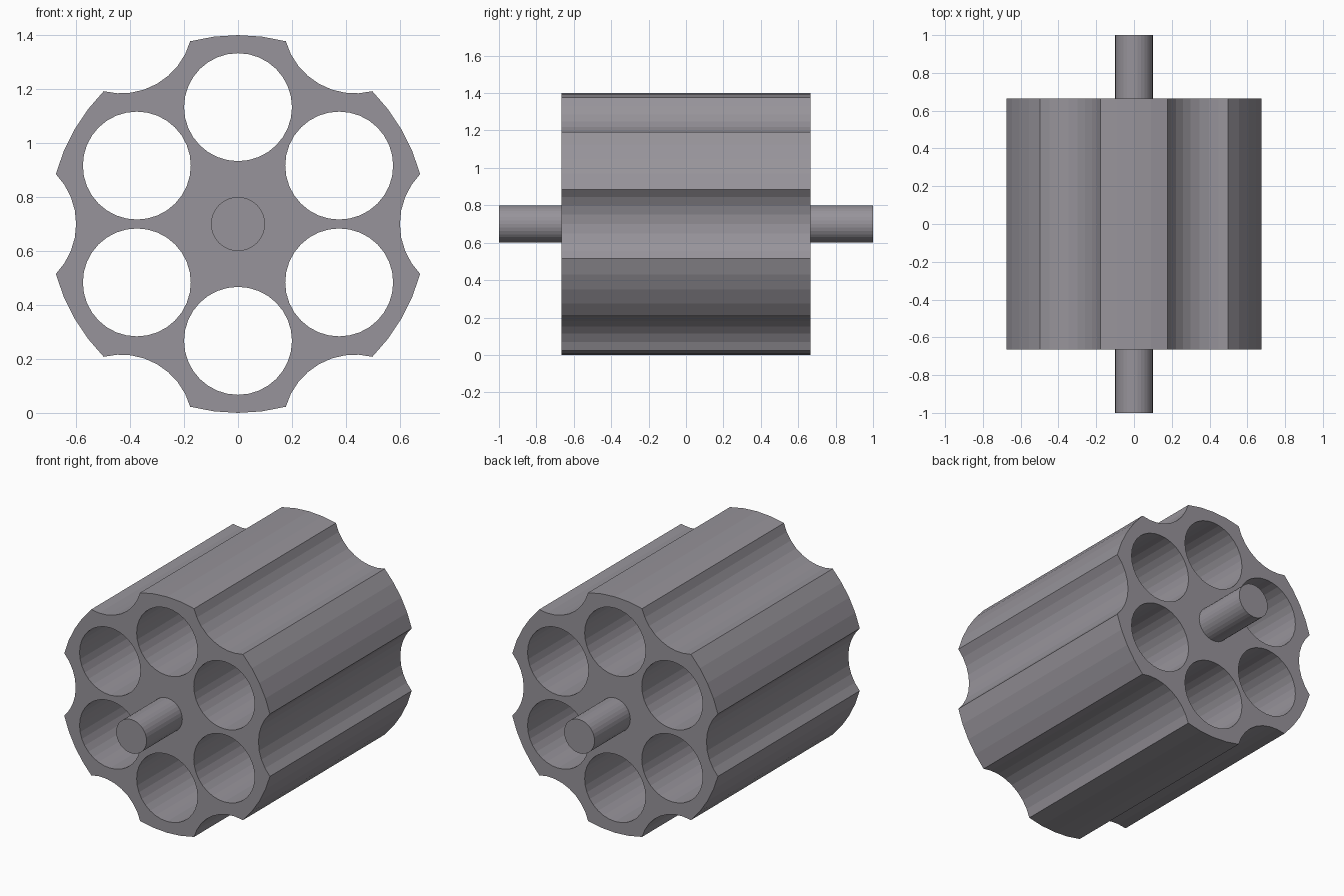
import bpy, bmesh, math

if "Cube" in bpy.data.objects:
    bpy.data.objects.remove(bpy.data.objects["Cube"])

R, CZ = 0.70, 0.70              # body radius and axis height
HALF = 0.665                    # half length of the body
HOLE_R, HOLE_D = 0.20, 0.433    # chambers
FLUTE_R, FLUTE_D = 0.266, 0.866 # side scallops

steel = bpy.data.materials.new("steel grey")
steel.diffuse_color = (0.31, 0.295, 0.325, 1)
steel.use_nodes = True
steel.node_tree.nodes["Principled BSDF"].inputs["Base Color"].default_value = steel.diffuse_color


def arc(cx, cy, r, a0, a1, n):
    return [(cx + r * math.cos(a0 + (a1 - a0) * i / n),
             cy + r * math.sin(a0 + (a1 - a0) * i / n)) for i in range(n + 1)]


def circle(cx, cy, r, n=32):
    return arc(cx, cy, r, 0, math.tau, n)[:-1]


def extruded(name, loops, half):
    """Fill closed loops (inner ones become holes) and extrude along y."""
    curve = bpy.data.curves.new(name + "_profile", 'CURVE')
    curve.dimensions = '2D'
    curve.fill_mode = 'BOTH'
    curve.extrude = half
    for pts in loops:
        s = curve.splines.new('POLY')
        s.points.add(len(pts) - 1)
        for p, (x, y) in zip(s.points, pts):
            p.co = (x, y, 0, 1)
        s.use_cyclic_u = True
    tmp = bpy.data.objects.new(name + "_profile", curve)
    bpy.context.scene.collection.objects.link(tmp)
    deps = bpy.context.evaluated_depsgraph_get()
    mesh = bpy.data.meshes.new_from_object(tmp.evaluated_get(deps))
    bpy.data.objects.remove(tmp)
    bm = bmesh.new()
    bm.from_mesh(mesh)
    bmesh.ops.remove_doubles(bm, verts=bm.verts, dist=1e-5)
    bmesh.ops.recalc_face_normals(bm, faces=bm.faces)
    for f in bm.faces:
        f.smooth = False
        f.material_index = 0
    bm.to_mesh(mesh)
    bm.free()
    mesh.materials.clear()
    mesh.materials.append(steel)
    ob = bpy.data.objects.new(name, mesh)
    ob.rotation_euler = (math.pi / 2, 0, 0)
    ob.location = (0, 0, CZ)
    bpy.context.scene.collection.objects.link(ob)
    return ob


# Fluted outline: scallop arc, then outer arc, six times
half_ang = math.acos((R * R + FLUTE_D ** 2 - FLUTE_R ** 2) / (2 * R * FLUTE_D))
phi = math.atan2(R * math.sin(half_ang), R * math.cos(half_ang) - FLUTE_D)
outline, holes = [], []
step = math.pi / 3
for k in range(6):
    a = k * step
    outline += arc(FLUTE_D * math.cos(a), FLUTE_D * math.sin(a), FLUTE_R,
                   a + math.tau - phi, a + phi, 8)
    outline += arc(0, 0, R, a + half_ang, a + step - half_ang, 4)[1:-1]
    b = a + step / 2
    holes.append(circle(HOLE_D * math.cos(b), HOLE_D * math.sin(b), HOLE_R))

# Drum with six through chambers
extruded("fluted_drum", [outline] + holes, HALF)
# Central axle rod
extruded("axle_rod", [circle(0, 0, 0.10)], 1.0)
